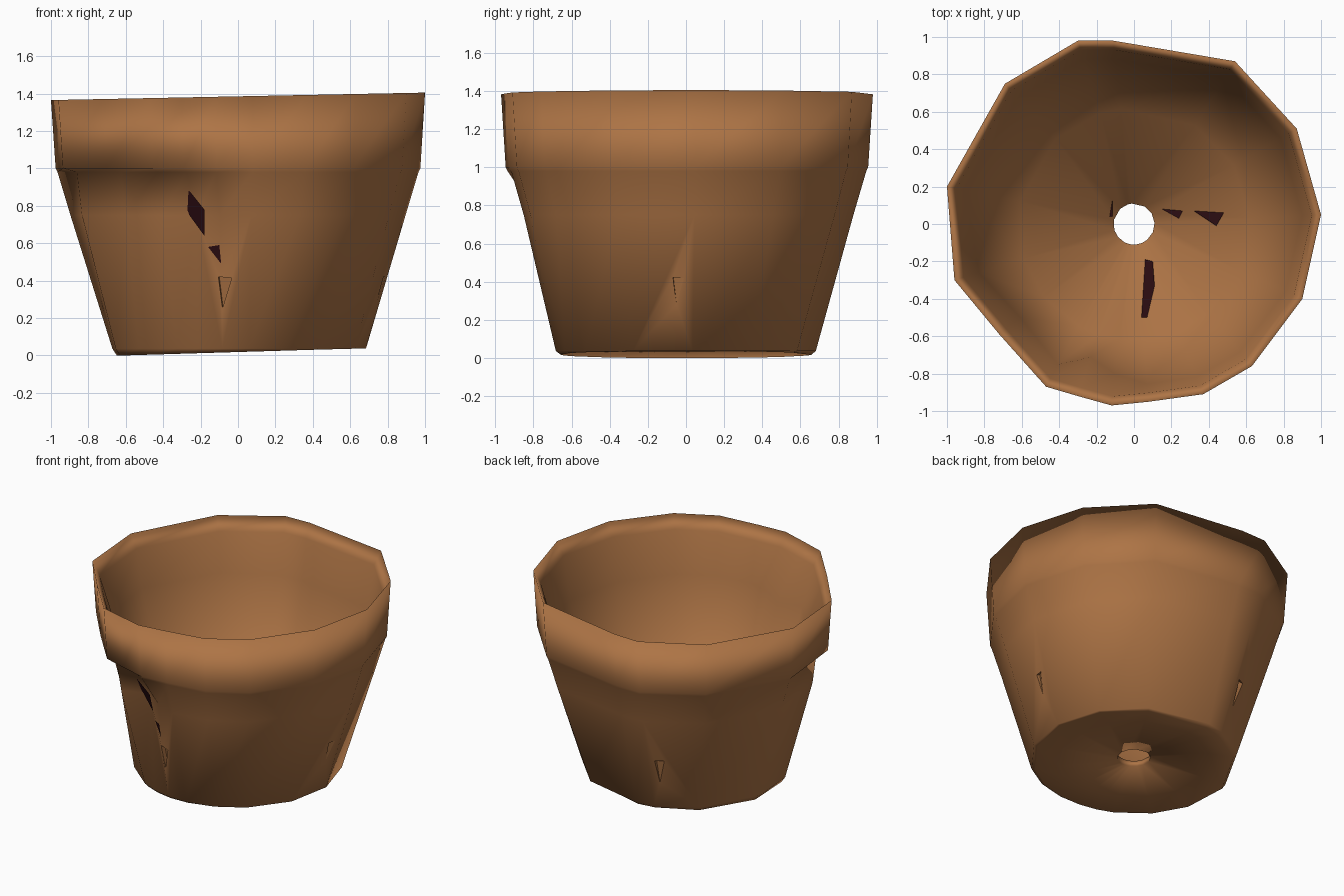
import bpy, bmesh, math
from mathutils import Vector
from mathutils.bvhtree import BVHTree

cube = bpy.data.objects.get("Cube")
if cube:
    bpy.data.objects.remove(cube)


def make_material(name, colour):
    mat = bpy.data.materials.new(name)
    mat.use_nodes = True
    mat.diffuse_color = colour
    bsdf = mat.node_tree.nodes["Principled BSDF"]
    bsdf.inputs["Base Color"].default_value = colour
    bsdf.inputs["Roughness"].default_value = 0.9
    return mat


clay = make_material("terracotta", (0.42, 0.175, 0.06, 1))
stain = make_material("dark_maroon", (0.025, 0.004, 0.006, 1))

# Irregular rim outline, counter-clockwise
OUTLINE = [Vector(p) for p in (
    (1, 0.05), (0.87, 0.51), (0.54, 0.87), (-0.11, 0.98), (-0.3, 0.98),
    (-0.69, 0.75), (-1, 0.2), (-0.96, -0.3), (-0.72, -0.59), (-0.47, -0.87),
    (-0.3, -0.92), (-0.12, -0.97), (0.08, -0.95), (0.37, -0.91),
    (0.63, -0.76), (0.9, -0.4))]
# Sunken wall by outline corner: below the rim, further down, and inside
UNDERCUT = {7: 0.93, 8: 0.9, 9: 0.94, 10: 0.95}
HOLLOW = {7: 0.97, 8: 0.93, 9: 0.97, 10: 0.84, 11: 0.9}
INSIDE = {7: 0.96, 8: 0.94, 9: 0.96, 10: 0.86, 11: 0.92}


def rim_ring(scale, z, tilt=0.0, dents={}):
    return [(p.x * scale * dents.get(i, 1), p.y * scale * dents.get(i, 1),
             z + tilt * p.x) for i, p in enumerate(OUTLINE)]


def round_ring(radius, z, tilt=0.0):
    ring = []
    for p in OUTLINE:
        q = p.normalized() * radius
        ring.append((q.x, q.y, z + tilt * q.x))
    return ring


def link_mesh(name, bm, mat):
    mesh = bpy.data.meshes.new(name)
    bm.to_mesh(mesh)
    bm.free()
    mesh.materials.append(mat)
    obj = bpy.data.objects.new(name, mesh)
    bpy.context.collection.objects.link(obj)
    return obj


def loft_closed(name, rings):
    """Join rings into a closed tube whose last ring meets the first."""
    bm = bmesh.new()
    loops = [[bm.verts.new(co) for co in ring] for ring in rings]
    n = len(OUTLINE)
    for k, a in enumerate(loops):
        b = loops[(k + 1) % len(loops)]
        for i in range(n):
            j = (i + 1) % n
            bm.faces.new((a[i], a[j], b[j], b[i]))
    bmesh.ops.recalc_face_normals(bm, faces=bm.faces)
    return link_mesh(name, bm, clay)


# Pot: underside, outer wall, rim, thin inner wall, floor, drain hole
pot = loft_closed("flower_pot", [
    round_ring(0.11, 0.05),
    round_ring(0.5, 0.045),
    round_ring(0.66, 0.018, 0.03),
    round_ring(0.685, 0.036),
    rim_ring(0.896, 0.75, 0, HOLLOW),
    rim_ring(0.965, 0.98, 0, UNDERCUT),
    rim_ring(0.975, 1.0),
    rim_ring(1.0, 1.385, 0.02),
    rim_ring(0.95, 1.29, 0.02),
    rim_ring(0.9, 1.0, 0, INSIDE),
    round_ring(0.62, 0.12),
    round_ring(0.11, 0.09),
])
surface = BVHTree.FromPolygons([v.co for v in pot.data.vertices],
                               [p.vertices for p in pot.data.polygons])


def add_stain(name, points, origin, direction):
    """Lay a thin flat patch on the pot, seen along the given direction."""
    bm = bmesh.new()
    verts = []
    for a, b in points:
        start = origin(a, b)
        hit = surface.ray_cast(start, direction)[0]
        verts.append(bm.verts.new(hit - direction * 0.008))
    bm.faces.new(verts)
    link_mesh(name, bm, stain)


# Dark patches in the front hollow (x, z)
for k, patch in enumerate((
        ((-0.31, 0.88), (-0.26, 0.75), (-0.18, 0.64), (-0.18, 0.78), (-0.26, 0.88)),
        ((-0.16, 0.58), (-0.09, 0.49), (-0.1, 0.59)))):
    add_stain(f"wall_stain_{k + 1}", patch,
              lambda x, z: Vector((x, -2, z)), Vector((0, 1, 0)))

# Dark patches on the floor (x, y)
for k, patch in enumerate((
        ((0.06, -0.19), (0.04, -0.5), (0.07, -0.5), (0.11, -0.33), (0.1, -0.2)),
        ((0.15, 0.08), (0.24, 0.03), (0.26, 0.07)),
        ((0.32, 0.07), (0.44, -0.01), (0.48, 0.06)),
        ((-0.13, 0.04), (-0.115, 0.04), (-0.115, 0.13)))):
    add_stain(f"floor_stain_{k + 1}", patch,
              lambda x, y: Vector((x, y, 2)), Vector((0, 0, -1)))

# Slim chips leaning with the lower wall
for k, (angle, radius) in enumerate(((-3, 0.77), (112, 0.77), (264, 0.72))):
    a = math.radians(angle)
    out = Vector((math.cos(a), math.sin(a), 0))
    down = -(out * 0.3 + Vector((0, 0, 1))).normalized()
    bpy.ops.mesh.primitive_cone_add(
        vertices=3, radius1=0.055, radius2=0.004, depth=0.22,
        location=out * radius + Vector((0, 0, 0.31)),
        rotation=down.to_track_quat('Z', 'X').to_euler())
    chip = bpy.context.object
    chip.name = f"chip_cutter_{k + 1}"
    chip.hide_render = True
    chip.hide_set(True)
    cut = pot.modifiers.new(f"chip_{k + 1}", 'BOOLEAN')
    cut.operation = 'DIFFERENCE'
    cut.solver = 'EXACT'
    cut.object = chip

bpy.ops.object.select_all(action='DESELECT')
pot.select_set(True)
bpy.context.view_layer.objects.active = pot
bpy.ops.object.shade_smooth()
